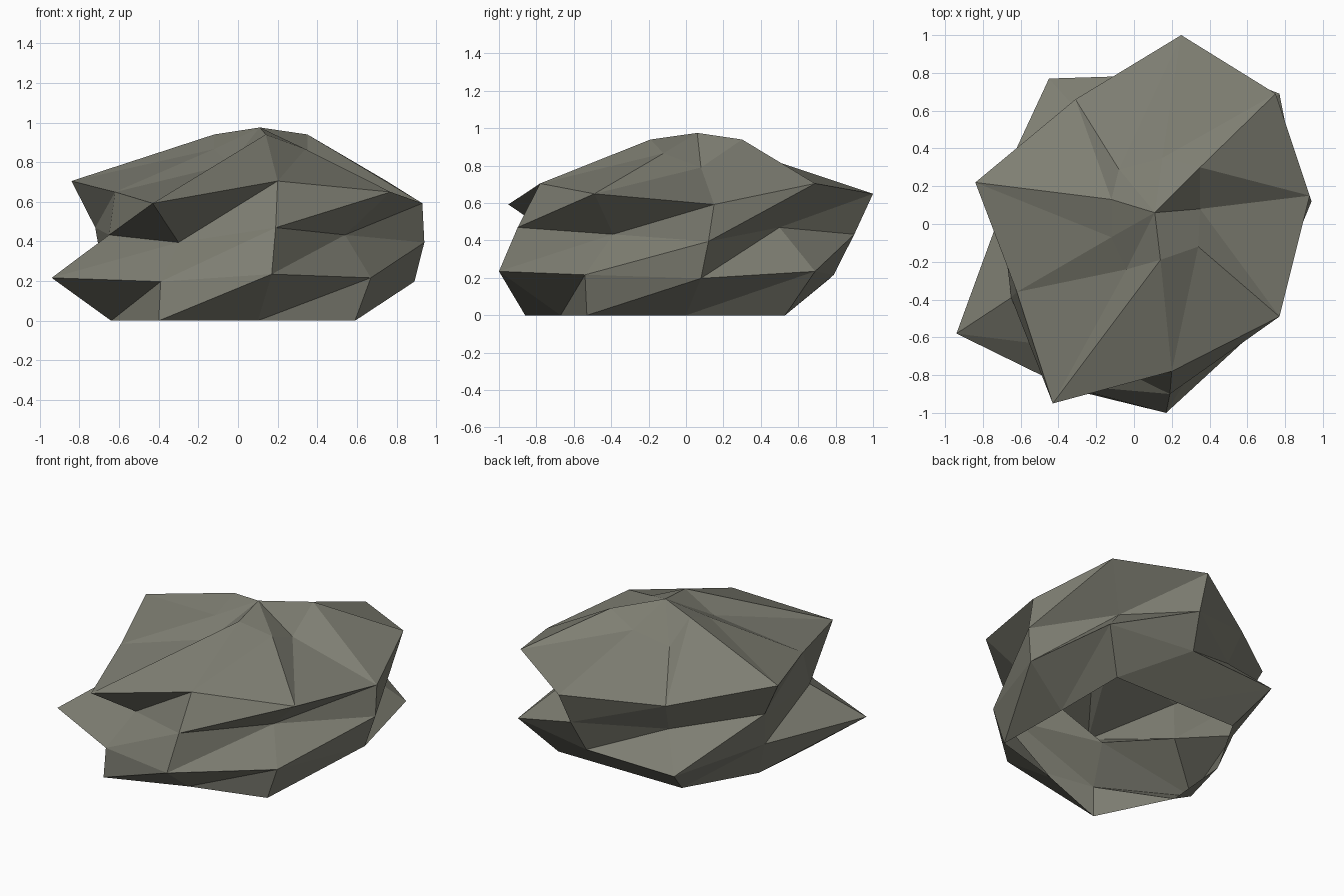
import bpy, bmesh

if "Cube" in bpy.data.objects:
    bpy.data.objects.remove(bpy.data.objects["Cube"])

# Colour
stone = bpy.data.materials.new("grey_stone")
stone.diffuse_color = (0.21, 0.21, 0.17, 1)
stone.use_nodes = True
stone.node_tree.nodes["Principled BSDF"].inputs["Base Color"].default_value = stone.diffuse_color

# Five jagged rings of nine points each (x, y), from the ground up
RINGS = [
    [(.10, -.67), (.59, -.53), (.58, .00), (.58, .53), (.10, .53),
     (-.34, .53), (-.60, .08), (-.64, -.38), (-.40, -.86)],
    [(.17, -1.0), (.67, -.54), (.89, .08), (.77, .69), (.19, .79),
     (-.45, .77), (-.68, .13), (-.94, -.58), (-.39, -.85)],
    [(.19, -.90), (.54, -.39), (.94, .12), (.54, .50), (.23, .90),
     (-.27, .57), (-.72, .19), (-.65, -.39), (-.30, -.66)],
    [(.20, -.78), (.77, -.49), (.93, .15), (.75, .69), (.25, 1.0),
     (-.31, .66), (-.84, .22), (-.62, -.36), (-.43, -.95)],
    [(.14, -.19), (.34, -.12), (.35, .08), (.35, .30), (.15, .35),
     (-.08, .29), (-.12, .13), (-.12, -.07), (-.04, -.24)],
]
STEP = 0.2165                 # height between rings
WAVE = (1.085, 1.0, 0.912)    # repeating height variation around each ring

bm = bmesh.new()
rings = [[bm.verts.new((x, y, STEP * level * WAVE[i % 3]))
          for i, (x, y) in enumerate(ring)]
         for level, ring in enumerate(RINGS)]

# Faceted sides: two triangles per cell, underside left open
for low, high in zip(rings, rings[1:]):
    for i in range(9):
        j = (i + 1) % 9
        bm.faces.new((low[i], low[j], high[j]))
        bm.faces.new((low[i], high[j], high[i]))

# Peak closing the top
peak = bm.verts.new((.11, .06, .975))
for i in range(9):
    bm.faces.new((rings[-1][i], rings[-1][(i + 1) % 9], peak))

mesh = bpy.data.meshes.new("boulder")
bm.to_mesh(mesh)
bm.free()
mesh.materials.append(stone)
bpy.context.collection.objects.link(bpy.data.objects.new("boulder", mesh))
